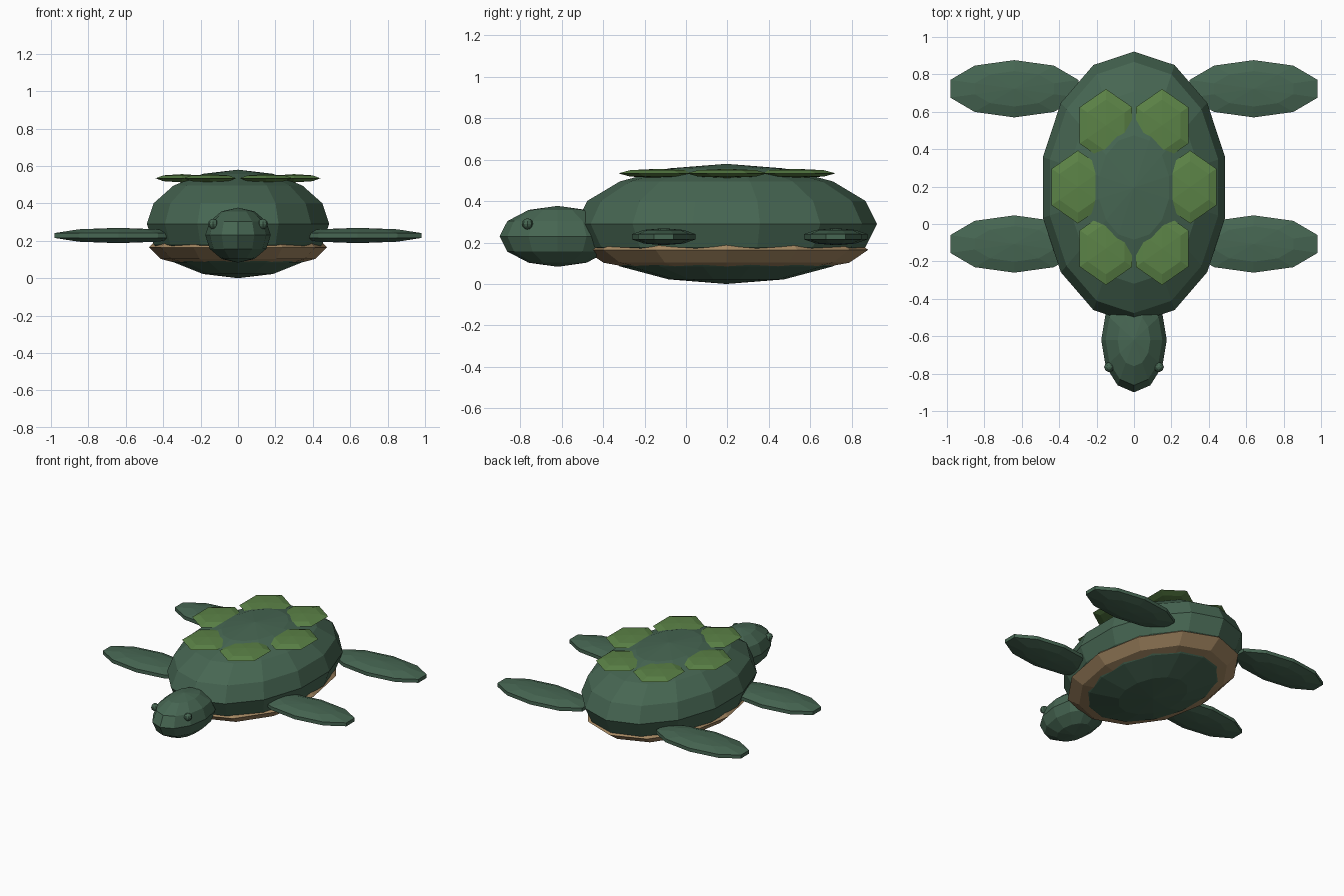
import bpy
import math

if "Cube" in bpy.data.objects:
    bpy.data.objects.remove(bpy.data.objects["Cube"])


def make_material(name, color):
    mat = bpy.data.materials.new(name)
    mat.diffuse_color = (*color, 1)
    mat.use_nodes = True
    mat.node_tree.nodes["Principled BSDF"].inputs["Base Color"].default_value = mat.diffuse_color
    return mat


dark_green = make_material("dark green", (0.062, 0.133, 0.085))
leaf_green = make_material("leaf green", (0.105, 0.225, 0.062))
tan = make_material("tan", (0.38, 0.25, 0.125))


def ellipsoid(name, center, radii, segments, rings, mat):
    """Flat-shaded low-poly sphere scaled to the given radii."""
    bpy.ops.mesh.primitive_uv_sphere_add(
        segments=segments, ring_count=rings, radius=1, location=center)
    obj = bpy.context.object
    obj.name = name
    obj.scale = radii
    bpy.ops.object.transform_apply(location=False, rotation=False, scale=True)
    obj.data.materials.append(mat)
    return obj


# Body: domed shell with the belly plate showing as a rim
ellipsoid("shell", (0, 0.195, 0.29), (0.5, 0.727, 0.29), 14, 8, dark_green)
ellipsoid("belly_plate", (0, 0.195, 0.165), (0.476, 0.685, 0.125), 12, 6, tan)

# Head
ellipsoid("head", (0, -0.62, 0.23), (0.175, 0.28, 0.147), 12, 6, dark_green)

for side, label in ((-1, "left"), (1, "right")):
    # Eyes
    ellipsoid(f"eye_{label}", (side * 0.133, -0.765, 0.29),
              (0.027, 0.027, 0.027), 8, 6, dark_green)
    # Flippers, odd ring count gives the blunt rim
    for place, y in (("front", -0.107), ("back", 0.723)):
        flipper = ellipsoid(f"{place}_flipper_{label}", (side * 0.64, y, 0.228),
                            (0.3785, 0.161, 0.041), 10, 5, dark_green)
        if side < 0:
            flipper.rotation_euler.z = math.pi

# Six hexagonal plates in a ring on top of the shell
for i in range(6):
    a = math.radians(60 * i)
    ellipsoid(f"shell_plate_{i + 1}",
              (0.3 * math.cos(a), 0.198 + 0.38 * math.sin(a), 0.534),
              (0.162, 0.195, 0.022), 6, 4, leaf_green)
